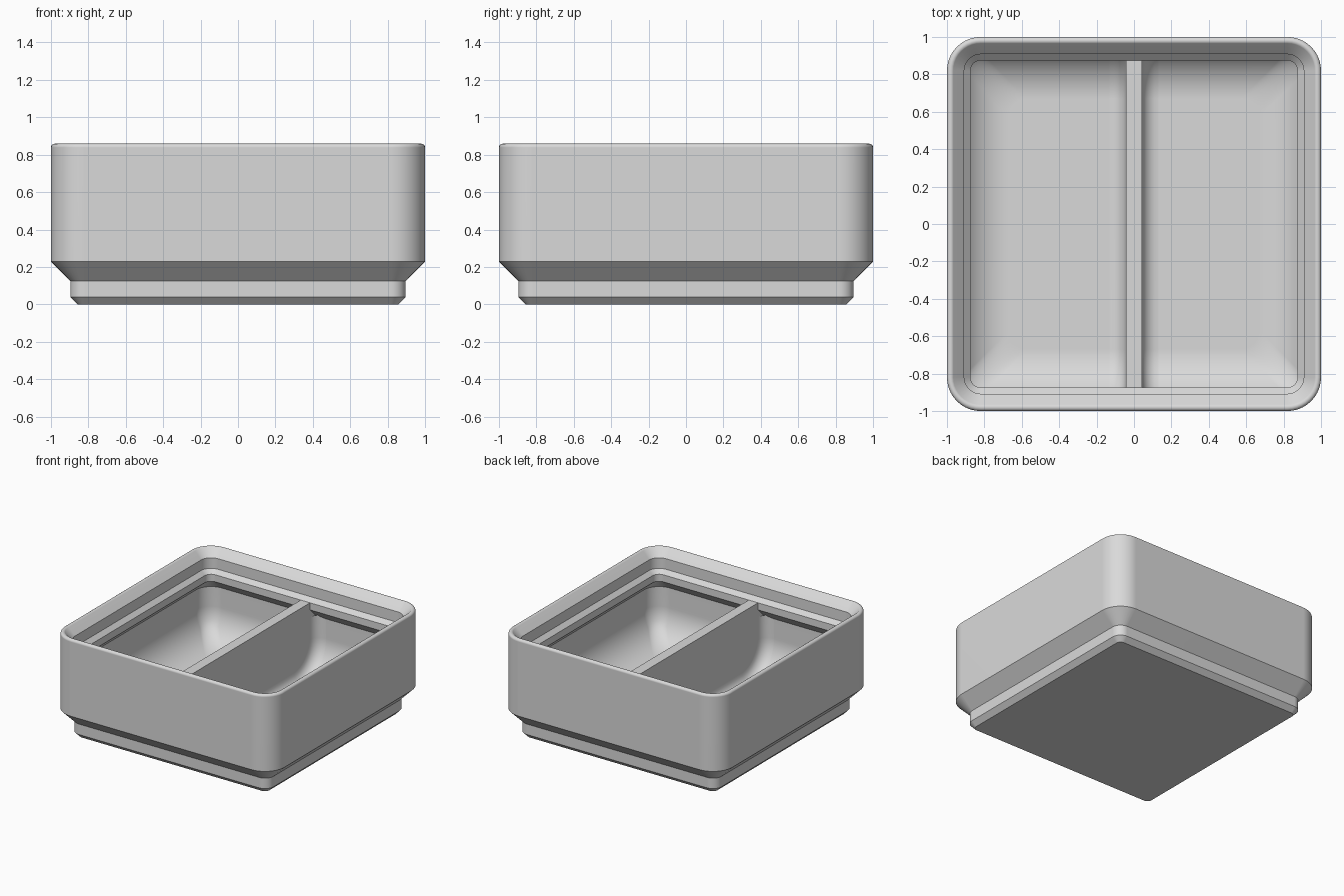
import bpy, bmesh, math

if "Cube" in bpy.data.objects:
    bpy.data.objects.remove(bpy.data.objects["Cube"])

grey = bpy.data.materials.new("light grey")
grey.diffuse_color = (0.7, 0.7, 0.7, 1)
grey.use_nodes = True
grey.node_tree.nodes["Principled BSDF"].inputs["Base Color"].default_value = grey.diffuse_color

WALL, FLOOR, FILLET = 0.954, 0.09, 0.285


def finish(bm, name):
    bmesh.ops.recalc_face_normals(bm, faces=bm.faces)
    mesh = bpy.data.meshes.new(name)
    bm.to_mesh(mesh)
    bm.free()
    mesh.materials.append(grey)
    ob = bpy.data.objects.new(name, mesh)
    bpy.context.collection.objects.link(ob)
    bpy.ops.object.select_all(action='DESELECT')
    ob.select_set(True)
    bpy.context.view_layer.objects.active = ob
    bpy.ops.object.shade_smooth_by_angle(angle=math.radians(30))
    # Keep the large flat walls evenly shaded
    mod = ob.modifiers.new("flat_walls", 'WEIGHTED_NORMAL')
    mod.keep_sharp = True


def ring(bm, half, z, radius, seg=10):
    """Rounded square loop of vertices."""
    c = half - radius
    loop = []
    for q, (sx, sy) in enumerate(((1, 1), (-1, 1), (-1, -1), (1, -1))):
        for i in range(seg + 1):
            a = math.pi / 2 * (q + i / seg)
            loop.append(bm.verts.new((sx * c + radius * math.cos(a),
                                      sy * c + radius * math.sin(a), z)))
    return loop


def bridge(bm, a, b, closed=True):
    n = len(a)
    for i in range(n if closed else n - 1):
        j = (i + 1) % n
        bm.faces.new((a[i], a[j], b[j], b[i]))


# Bin profile (half width, height, corner radius): stepped foot and outer wall
profile = [(0.858, 0, 0.04), (0.896, 0.039, 0.077),
           (0.896, 0.125, 0.077), (1, 0.229, 0.18)]
# Rounded rim
for i in range(7):
    a = math.radians(135 * i / 6)
    h = 0.98 + 0.02 * math.cos(a)
    profile.append((h, 0.839 + 0.02 * math.sin(a), h - 0.82))
# Stacking lip with its undercut
profile += [(0.908, 0.795, 0.09), (0.908, 0.708, 0.09), (0.875, 0.675, 0.057),
            (0.875, 0.617, 0.057), (WALL, 0.537, 0.135)]
# Inner wall curving into the floor
for i in range(13):
    a = math.pi / 2 * i / 12
    d = FILLET * (1 - math.cos(a))
    profile.append((WALL - d, FLOOR + FILLET * (1 - math.sin(a)), max(0.135 - d, 0.1)))

bm = bmesh.new()
rings = [ring(bm, *p) for p in profile]
for a, b in zip(rings, rings[1:]):
    bridge(bm, a, b)
bm.faces.new(rings[0])
bm.faces.new(rings[-1])
finish(bm, "bin_body")

# Divider: upright wall, ends sunk into the bin
R, T = 0.09, 0.042
outline = [(0.95, 0.675), (0.95, 0.30), (0.87, FLOOR - 0.01)]
outline += [(-y, z) for y, z in reversed(outline)]
bm = bmesh.new()
sides = [[bm.verts.new((x, y, z)) for y, z in outline] for x in (-T, T)]
bridge(bm, *sides)
for s in sides:
    bm.faces.new(s)
finish(bm, "divider")

# Small fillet running down the wall, along the floor and up the other wall
path = [(WALL, 0.56, -1, 0)]
for i in range(13):
    a = math.pi / 2 * i / 12
    c, s = math.cos(a), math.sin(a)
    path.append((WALL - FILLET * (1 - c), FLOOR + FILLET * (1 - s), -c, s))
path += [(-y, z, -ny, nz) for y, z, ny, nz in reversed(path)]
bm = bmesh.new()
for side in (-1, 1):
    rows = []
    for y, z, ny, nz in path:
        row = []
        for k in range(7):
            a = math.pi / 2 * k / 6
            d = R * (1 - math.sin(a))
            row.append(bm.verts.new((side * (T + R * (1 - math.cos(a))),
                                     y + ny * d, z + nz * d)))
        rows.append(row)
    for a, b in zip(rows, rows[1:]):
        # Opposite winding on the two sides keeps every face turned outward
        bridge(bm, *((a, b) if side > 0 else (b, a)), closed=False)
finish(bm, "divider_fillet")
